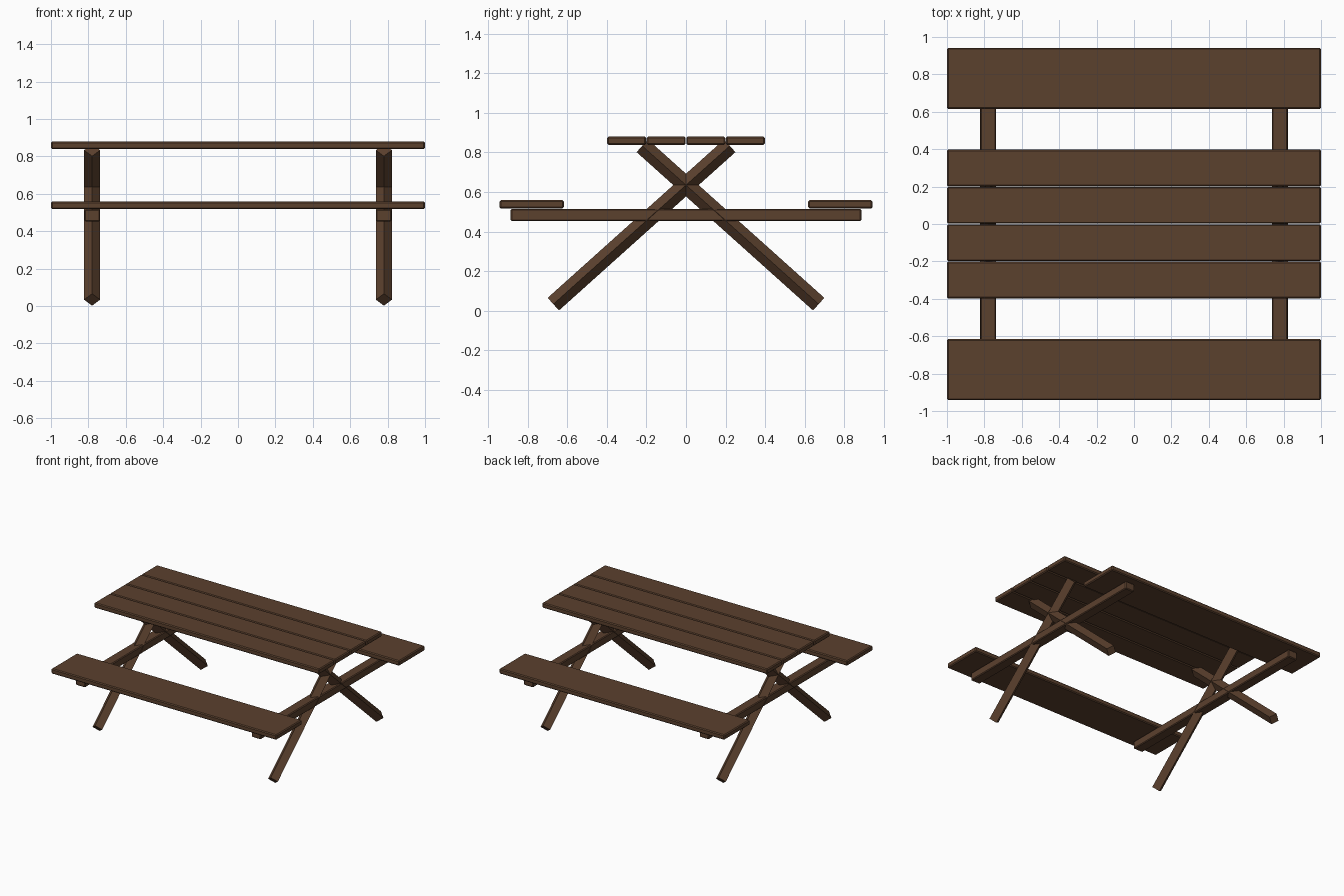
import bpy
import math
from mathutils import Matrix

cube = bpy.data.objects.get("Cube")
if cube:
    bpy.data.objects.remove(cube, do_unlink=True)

# Brown wood, the only colour
wood = bpy.data.materials.new("brown_wood")
wood.use_nodes = True
colour = (0.105, 0.052, 0.027, 1)
wood.diffuse_color = colour
bsdf = wood.node_tree.nodes["Principled BSDF"]
bsdf.inputs["Base Color"].default_value = colour
bsdf.inputs["Roughness"].default_value = 0.8


def board(name, centre, size, bevel=0.0):
    """Box-shaped piece of timber with optionally eased edges."""
    bpy.ops.mesh.primitive_cube_add(size=1, location=centre)
    obj = bpy.context.object
    obj.name = name
    obj.data.transform(Matrix.Diagonal((*size, 1)))
    obj.data.materials.append(wood)
    if bevel:
        mod = obj.modifiers.new("eased_edges", "BEVEL")
        mod.width = bevel
        mod.segments = 1
    return obj


# Tabletop planks
for i in range(4):
    board(f"tabletop_plank_{i + 1}", (0, -0.3 + 0.2 * i, 0.859),
          (2, 0.197, 0.041), 0.007)

# Bench seats
for name, side in (("front", -1), ("back", 1)):
    board(f"{name}_bench_seat", (0, side * 0.779, 0.538),
          (2, 0.326, 0.041), 0.007)

# Trestles: crossed diamond-section legs and a bench support beam
leg_angle = math.radians(41.9)
leg_start, leg_end = -0.67, 0.221
leg_length = (leg_end - leg_start) / math.cos(leg_angle)
mid = (leg_start + leg_end) / 2
leg_side = 0.0605
for name, x in (("right", -0.78), ("left", 0.78)):
    board(f"{name}_support_beam", (x, 0, 0.484), (0.083, 1.77, 0.063), 0.006)
    for end, side in (("front", 1), ("back", -1)):
        leg = board(f"{name}_{end}_leg",
                    (x, side * mid, 0.635 + mid * math.tan(leg_angle)),
                    (leg_side, leg_length, leg_side))
        # Turn the square section onto its corner, then lean the leg
        leg.data.transform(Matrix.Rotation(math.radians(45), 4, "Y"))
        leg.rotation_euler.x = side * leg_angle
